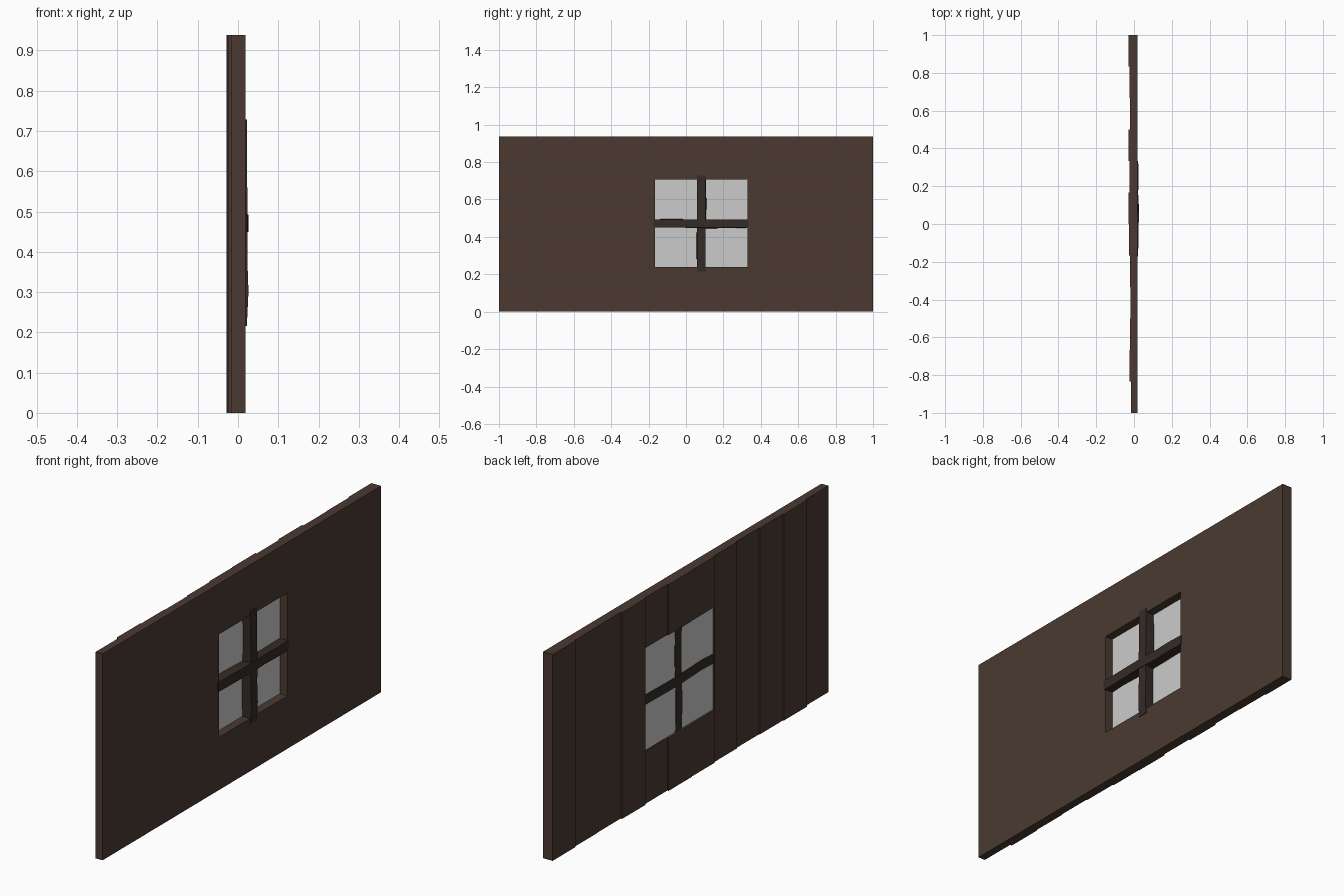
import bpy, bmesh
from mathutils import Vector

if "Cube" in bpy.data.objects:
    bpy.data.objects.remove(bpy.data.objects["Cube"])


def material(name, color):
    m = bpy.data.materials.new(name)
    m.diffuse_color = (*color, 1)
    m.use_nodes = True
    m.node_tree.nodes["Principled BSDF"].inputs["Base Color"].default_value = m.diffuse_color
    return m


def make_object(name, bm, mat=None):
    bmesh.ops.recalc_face_normals(bm, faces=bm.faces)
    mesh = bpy.data.meshes.new(name)
    bm.to_mesh(mesh)
    bm.free()
    ob = bpy.data.objects.new(name, mesh)
    bpy.context.collection.objects.link(ob)
    if mat:
        mesh.materials.append(mat)
    return ob


def box(name, lo, hi, mat=None):
    bm = bmesh.new()
    bmesh.ops.create_cube(bm, size=1)
    lo, hi = Vector(lo), Vector(hi)
    for v in bm.verts:
        v.co = (lo + hi) / 2 + v.co * (hi - lo)
    return make_object(name, bm, mat)


brown = material("wall_wood", (0.07, 0.042, 0.031))
dark = material("bar_wood", (0.034, 0.024, 0.020))

# Plank wall: flat inner face, stepped plank depths on the outer face
FRONT, HEIGHT = 0.019, 0.938
depths = [0.016, 0.025, 0.021, 0.018, 0.022, 0.027,
          0.029, 0.023, 0.029, 0.022, 0.024, 0.029]
width = 2 / len(depths)
profile = [(FRONT, 1), (FRONT, -1)]
for i, d in enumerate(depths):
    profile += [(-d, -1 + i * width), (-d, -1 + (i + 1) * width)]
bm = bmesh.new()
base = bm.faces.new([bm.verts.new((x, y, 0)) for x, y in profile])
ext = bmesh.ops.extrude_face_region(bm, geom=[base], use_keep_orig=True)
for e in ext["geom"]:
    if isinstance(e, bmesh.types.BMVert):
        e.co.z = HEIGHT
wall = make_object("plank_wall", bm, brown)

# Window opening
Y0, Y1, Z0, Z1 = -0.165, 0.328, 0.24, 0.708
cutter = box("window_cutter", (-0.2, Y0, Z0), (0.2, Y1, Z1), brown)
cutter.hide_render = True
cutter.hide_viewport = True
cut = wall.modifiers.new("window", "BOOLEAN")
cut.operation = "DIFFERENCE"
cut.solver = "EXACT"
cut.object = cutter

# Glass pane, close to the outer face
bm = bmesh.new()
bm.faces.new([bm.verts.new((-0.019, y, z)) for y, z in
              ((Y0, Z0), (Y1, Z0), (Y1, Z1), (Y0, Z1))])
make_object("glass_pane", bm)


# Hand-hewn window bars: square sections swept with a slight wobble
def bar(name, start, end, center, half, vertical, front, back_side, sway):
    bm = bmesh.new()
    rings = []
    n = len(front)
    for i in range(n):
        t = start + (end - start) * i / (n - 1)
        ring = []
        for x, s, off in ((front[i], -1, 0), (front[i], 1, 0),
                          (back_side, 1, sway[i]), (back_side, -1, sway[i])):
            c = center + s * half + off
            ring.append(bm.verts.new((x, c, t) if vertical else (x, t, c)))
        rings.append(ring)
    for a, b in zip(rings, rings[1:]):
        for k in range(4):
            bm.faces.new((a[k], a[k - 1], b[k - 1], b[k]))
    bm.faces.new(rings[0])
    bm.faces.new(rings[-1])
    return make_object(name, bm, dark)


bar("vertical_bar", 0.216, 0.728, 0.082, 0.023, True,
    [0.022, 0.026, 0.023, 0.024, 0.023, 0.022, 0.022], -0.021,
    [0, -0.002, -0.003, 0, 0.004, 0.003, 0])
bar("horizontal_bar", -0.173, 0.334, 0.471, 0.022, False,
    [0.022, 0.023, 0.025, 0.026, 0.022, 0.025, 0.022], -0.022,
    [0, 0.004, 0.001, -0.003, -0.003, -0.001, 0])
